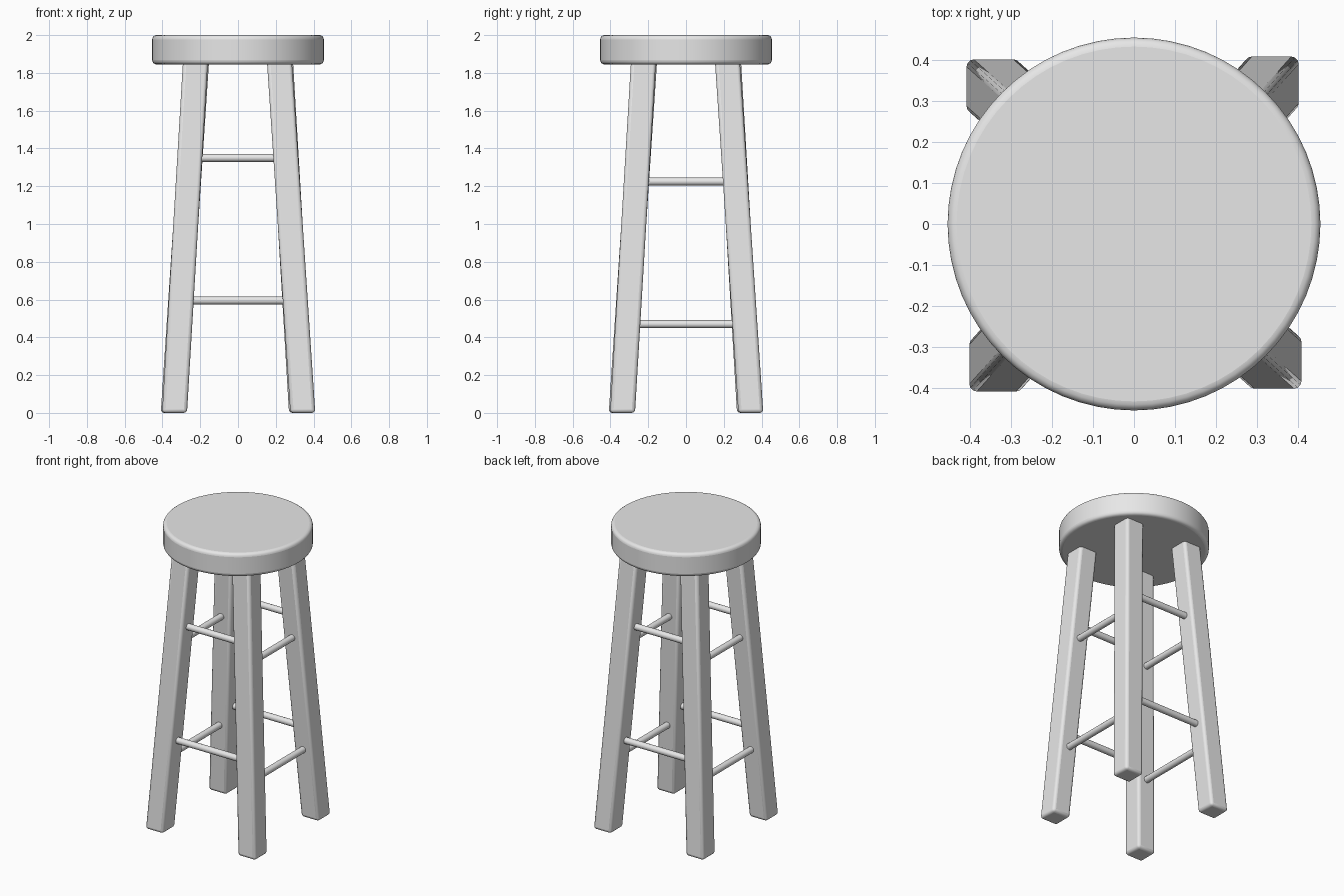
import bpy
import bmesh
from math import pi, radians
from mathutils import Matrix, Vector

cube = bpy.data.objects.get("Cube")
if cube:
    bpy.data.objects.remove(cube, do_unlink=True)

grey = bpy.data.materials.new("plain_grey")
grey.use_nodes = True
colour = (0.8, 0.8, 0.8, 1)
grey.diffuse_color = colour
grey.node_tree.nodes["Principled BSDF"].inputs["Base Color"].default_value = colour


def add_object(name, bm, bevel=0, segments=3):
    """Turn a bmesh into a smooth-shaded object with optional rounded edges."""
    bmesh.ops.recalc_face_normals(bm, faces=bm.faces)
    mesh = bpy.data.meshes.new(name)
    bm.to_mesh(mesh)
    bm.free()
    mesh.materials.append(grey)
    obj = bpy.data.objects.new(name, mesh)
    bpy.context.collection.objects.link(obj)
    if bevel:
        mod = obj.modifiers.new("rounded_edges", "BEVEL")
        mod.width = bevel
        mod.segments = segments
        mod.limit_method = "ANGLE"
        mod.angle_limit = radians(40)
    bpy.ops.object.select_all(action="DESELECT")
    obj.select_set(True)
    bpy.context.view_layer.objects.active = obj
    bpy.ops.object.shade_smooth_by_angle(angle=radians(40))
    return obj


# Round seat with softened rims
SEAT_BOTTOM, SEAT_TOP, SEAT_RADIUS = 1.845, 2.0, 0.454
bm = bmesh.new()
bmesh.ops.create_cone(
    bm, cap_ends=True, segments=64, radius1=SEAT_RADIUS, radius2=SEAT_RADIUS,
    depth=SEAT_TOP - SEAT_BOTTOM,
    matrix=Matrix.Translation((0, 0, (SEAT_TOP + SEAT_BOTTOM) / 2)))
add_object("seat", bm, bevel=0.022, segments=4)

# Splayed square legs, repeated by quarter turns
FOOT = Vector((0.343, -0.336, 0))
HEAD = Vector((0.219, -0.225, 1.865))
LEG_WIDTH = 0.132


def leg_centre(z):
    return FOOT.lerp(HEAD, z / HEAD.z)


leg_names = ["front_left_leg", "back_left_leg", "back_right_leg", "front_right_leg"]
for turn, name in enumerate(leg_names):
    bm = bmesh.new()
    bmesh.ops.create_cube(bm, size=1)
    for v in bm.verts:
        end = HEAD if v.co.z > 0 else FOOT
        v.co = end + Vector((v.co.x, v.co.y, 0)) * LEG_WIDTH
    bm.transform(Matrix.Rotation(turn * pi / 2, 4, "Z"))
    add_object(name, bm, bevel=0.018)

# Two round rungs on every side, staggered between neighbouring sides
RUNG_RADIUS = 0.021
sides = ["front", "left", "back", "right"]
for turn, side in enumerate(sides):
    heights = (0.595, 1.35) if turn % 2 == 0 else (0.47, 1.225)
    for level, z in zip(("lower", "upper"), heights):
        centre = leg_centre(z)
        bm = bmesh.new()
        bmesh.ops.create_cone(
            bm, cap_ends=True, segments=20, radius1=RUNG_RADIUS,
            radius2=RUNG_RADIUS, depth=2 * centre.x,
            matrix=Matrix.Translation((0, centre.y, z)) @ Matrix.Rotation(pi / 2, 4, "Y"))
        bm.transform(Matrix.Rotation(turn * pi / 2, 4, "Z"))
        add_object(f"{side}_{level}_rung", bm)
